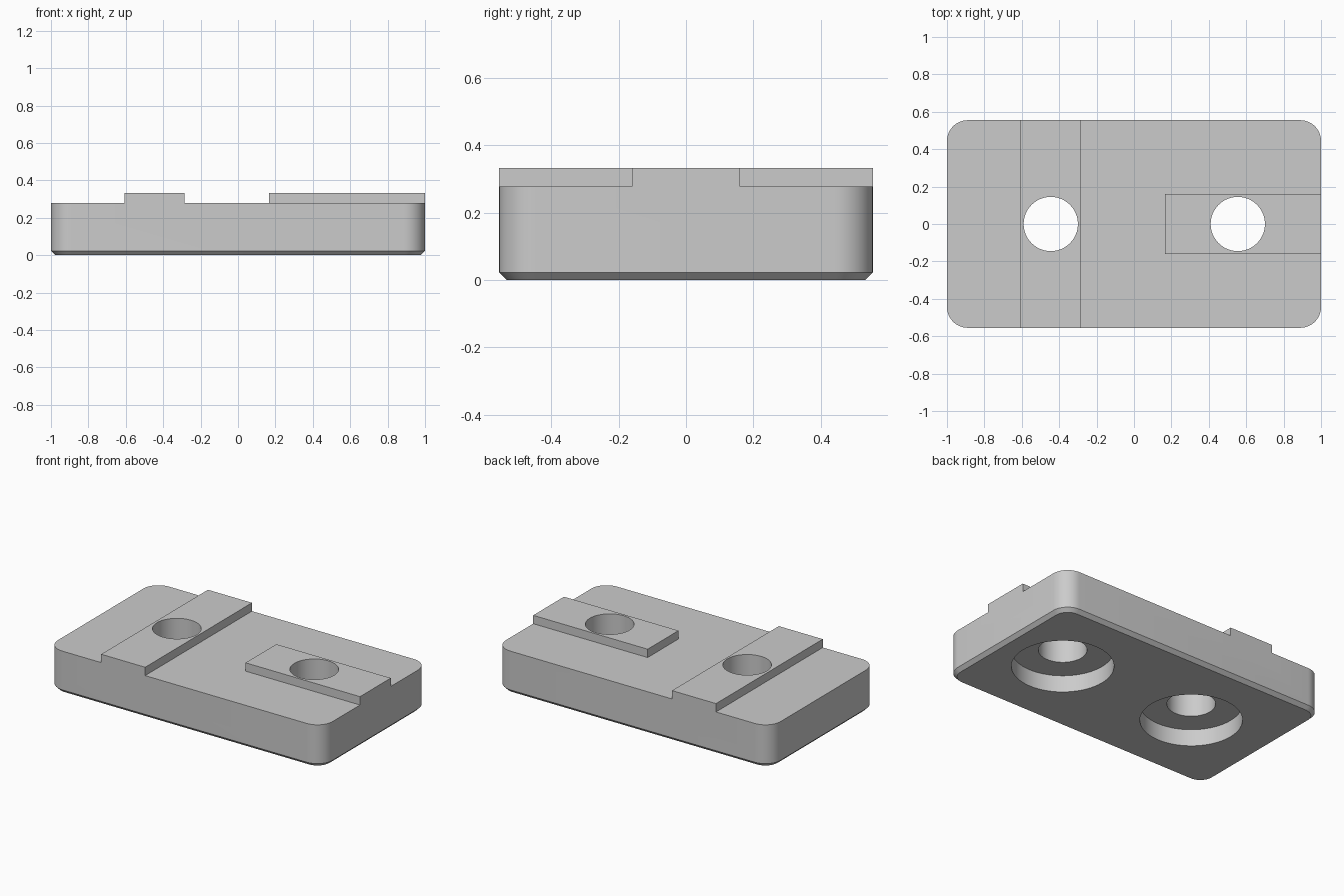
import bpy
import bmesh
import math

cube = bpy.data.objects.get("Cube")
if cube:
    bpy.data.objects.remove(cube, do_unlink=True)

HALF_X, HALF_Y = 1.0, 0.555
BASE_TOP, TOP = 0.278, 0.333
CORNER, CHAMFER = 0.111, 0.023
KEY_HALF = 0.16
HOLES = (-0.445, 0.555)

grey = bpy.data.materials.new("light grey")
grey.use_nodes = True
colour = (0.6, 0.6, 0.6, 1)
grey.diffuse_color = colour
grey.node_tree.nodes["Principled BSDF"].inputs["Base Color"].default_value = colour


def finish(name, bm):
    bmesh.ops.recalc_face_normals(bm, faces=bm.faces)
    mesh = bpy.data.meshes.new(name)
    bm.to_mesh(mesh)
    bm.free()
    mesh.materials.append(grey)
    obj = bpy.data.objects.new(name, mesh)
    bpy.context.collection.objects.link(obj)
    return obj


def box(name, x0, x1, y0, y1, z0, z1):
    bm = bmesh.new()
    bmesh.ops.create_cube(bm, size=1)
    for v in bm.verts:
        v.co.x = x1 if v.co.x > 0 else x0
        v.co.y = y1 if v.co.y > 0 else y0
        v.co.z = z1 if v.co.z > 0 else z0
    return finish(name, bm)


def cylinder(name, x, radius, z0, z1):
    bm = bmesh.new()
    bmesh.ops.create_cone(bm, cap_ends=True, segments=64, radius1=radius,
                          radius2=radius, depth=z1 - z0)
    bmesh.ops.translate(bm, verts=bm.verts, vec=(x, 0, (z0 + z1) / 2))
    return finish(name, bm)


def outline(bm, inset, z, steps=12):
    """Ring of vertices around a rounded rectangle."""
    ring = []
    radius = CORNER - inset
    for quarter, (sx, sy) in enumerate(((1, 1), (-1, 1), (-1, -1), (1, -1))):
        for i in range(steps + 1):
            a = (quarter + i / steps) * math.pi / 2
            ring.append(bm.verts.new((sx * (HALF_X - CORNER) + radius * math.cos(a),
                                      sy * (HALF_Y - CORNER) + radius * math.sin(a), z)))
    return ring


def combine(target, tool, operation):
    mod = target.modifiers.new(operation, "BOOLEAN")
    mod.operation = operation
    mod.solver = "EXACT"
    mod.object = tool
    bpy.context.view_layer.objects.active = target
    bpy.ops.object.modifier_apply(modifier=mod.name)
    bpy.data.objects.remove(tool, do_unlink=True)


# Rounded block with a chamfered underside
bm = bmesh.new()
rings = [outline(bm, CHAMFER, 0), outline(bm, 0, CHAMFER), outline(bm, 0, BASE_TOP)]
bm.faces.new(rings[0])
bm.faces.new(rings[-1])
for low, high in zip(rings, rings[1:]):
    for i in range(len(low)):
        j = (i + 1) % len(low)
        bm.faces.new((low[i], low[j], high[j], high[i]))
block = finish("mounting_block", bm)

# Raised cross key and lengthwise key
combine(block, box("cross_key", -0.607, -0.287, -HALF_Y, HALF_Y, 0.2, TOP), "UNION")
combine(block, box("long_key", 0.167, HALF_X, -KEY_HALF, KEY_HALF, 0.2, TOP), "UNION")

# Bolt holes, counterbored from below
for x in HOLES:
    combine(block, cylinder("bolt_hole", x, 0.145, -0.1, 0.5), "DIFFERENCE")
    combine(block, cylinder("counterbore", x, 0.306, -0.1, 0.111), "DIFFERENCE")

bpy.ops.object.select_all(action="DESELECT")
block.select_set(True)
bpy.context.view_layer.objects.active = block
bpy.ops.object.shade_smooth_by_angle(angle=math.radians(30))
